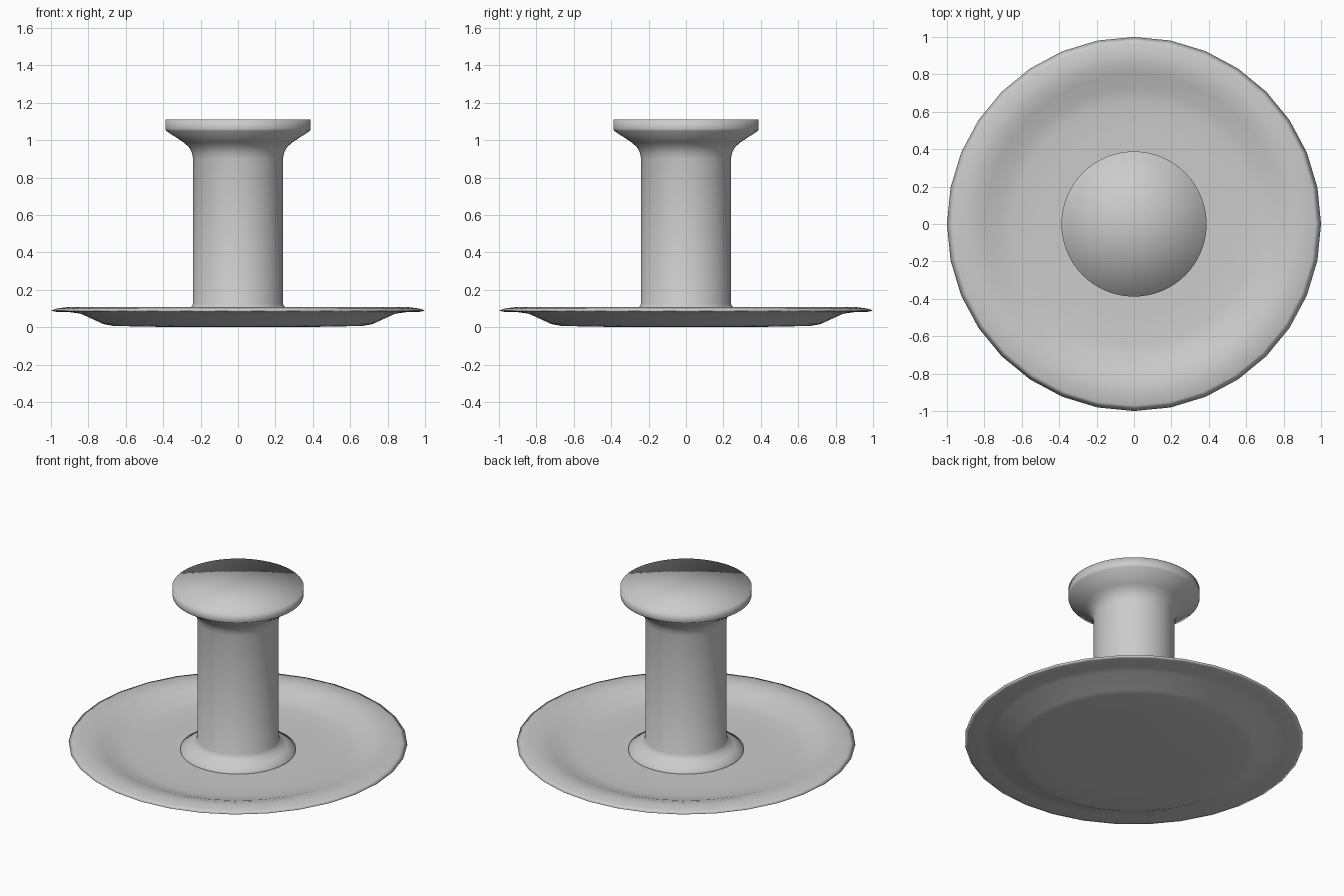
import bpy, bmesh
from math import cos, sin, tau

cube = bpy.data.objects.get("Cube")
if cube:
    bpy.data.objects.remove(cube, do_unlink=True)

grey = bpy.data.materials.new("plain_grey")
grey.use_nodes = True
colour = (0.6, 0.6, 0.6, 1)
grey.diffuse_color = colour
grey.node_tree.nodes["Principled BSDF"].inputs["Base Color"].default_value = colour


def lathe(name, profile, sides):
    """Revolve (radius, height) points about z; zero radius makes a pole."""
    bm = bmesh.new()
    rings = []
    for r, z in profile:
        if r == 0:
            rings.append([bm.verts.new((0, 0, z))] * sides)
        else:
            rings.append([bm.verts.new((r * cos(tau * i / sides), r * sin(tau * i / sides), z))
                          for i in range(sides)])
    for low, high in zip(rings, rings[1:]):
        for i in range(sides):
            j = (i + 1) % sides
            corners = list(dict.fromkeys((low[i], low[j], high[j], high[i])))
            bm.faces.new(corners).smooth = True
    bmesh.ops.recalc_face_normals(bm, faces=bm.faces)
    mesh = bpy.data.meshes.new(name)
    bm.to_mesh(mesh)
    bm.free()
    mesh.materials.append(grey)
    obj = bpy.data.objects.new(name, mesh)
    bpy.context.collection.objects.link(obj)
    return obj


# Dished plate: underside from the centre out, over the rim, back to the floor
lathe("dished_base", [
    (0, 0), (0.5, 0.003), (0.67, 0.008), (0.72, 0.017), (0.84, 0.072),
    (0.9, 0.081), (0.98, 0.083), (1.0, 0.09), (0.97, 0.1), (0.91, 0.108),
    (0.86, 0.105), (0.8, 0.088), (0.72, 0.058), (0.65, 0.048), (0.5, 0.045),
    (0, 0.045)], 32)

# Spool stem: foot flare, straight shaft, curved flare, rim band and flat cap
lathe("spool_stem", [
    (0, 0.03), (0.34, 0.03), (0.34, 0.055), (0.29, 0.078), (0.255, 0.1),
    (0.24, 0.125), (0.24, 0.9), (0.246, 0.932), (0.262, 0.962),
    (0.29, 0.988), (0.385, 1.05), (0.388, 1.06), (0.388, 1.11), (0, 1.11)], 64)
